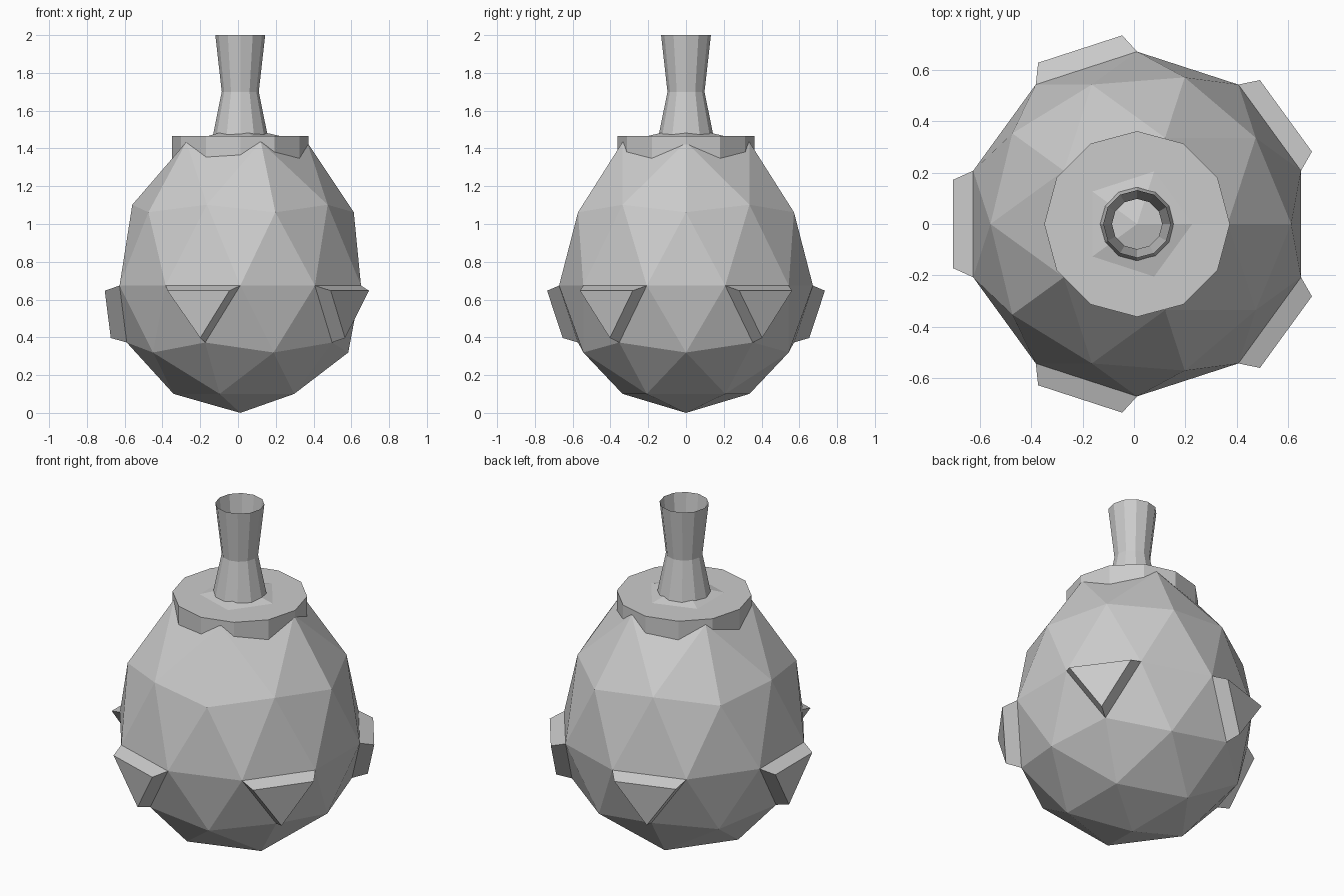
import bpy, bmesh
from math import cos, sin, pi
from mathutils import Vector

if "Cube" in bpy.data.objects:
    bpy.data.objects.remove(bpy.data.objects["Cube"])

CX, CZ, R = 0.012, 0.674, 0.672   # axis offset, equator height, body radius


def make_object(name, bm):
    mesh = bpy.data.meshes.new(name)
    bm.to_mesh(mesh)
    bm.free()
    obj = bpy.data.objects.new(name, mesh)
    bpy.context.collection.objects.link(obj)
    return obj


def revolve(name, profile, sides=12, cap_top=False):
    """Faceted tube through (radius, z) rings."""
    bm = bmesh.new()
    rings = [[bm.verts.new((CX + r * cos(2 * pi * i / sides), r * sin(2 * pi * i / sides), z))
              for i in range(sides)] for r, z in profile]
    for a, b in zip(rings, rings[1:]):
        for i in range(sides):
            j = (i + 1) % sides
            bm.faces.new((a[i], a[j], b[j], b[i]))
    if cap_top:
        bm.faces.new(rings[-1])
    return make_object(name, bm)


def stretch(t):
    """Upper half of the sphere is pulled up into an egg shape."""
    pts = [(0, 0), (0.447, 0.388), (0.526, 0.428), (0.851, 0.76), (1, 0.84)]
    for (a, za), (b, zb) in zip(pts, pts[1:]):
        if t <= b + 1e-3:
            return za + (zb - za) * (t - a) / (b - a)
    return pts[-1][1]


# Body: low-poly sphere, egg shaped
bm = bmesh.new()
bmesh.ops.create_icosphere(bm, subdivisions=2, radius=1.0)
for v in bm.verts:
    t = v.co.z
    z = stretch(t) if t > 1e-3 else t * CZ
    v.co = Vector((CX + v.co.x * R, v.co.y * R, CZ + z))
bm.normal_update()

# Spikes: five triangles hanging below the equator, extruded and narrowed
spikes = [f for f in bm.faces
          if sum(abs(v.co.z - CZ) < 0.01 for v in f.verts) == 2
          and min(v.co.z for v in f.verts) < CZ - 0.1
          and min(v.co.z for v in f.verts) > CZ - 0.33]
for f in spikes:
    n = f.normal.copy()
    new = bmesh.ops.extrude_discrete_faces(bm, faces=[f])["faces"][0]
    c = new.calc_center_median()
    for v in new.verts:
        v.co = c + (v.co - c) * 0.83 + n * 0.081
bmesh.ops.recalc_face_normals(bm, faces=bm.faces)
make_object("body", bm)

# Collar disc sunk into the top of the body
revolve("collar", [(0.362, 1.345), (0.362, 1.465)], cap_top=True)

# Open flared neck
revolve("neck", [(0.145, 1.468), (0.098, 1.70), (0.132, 2.0)])
